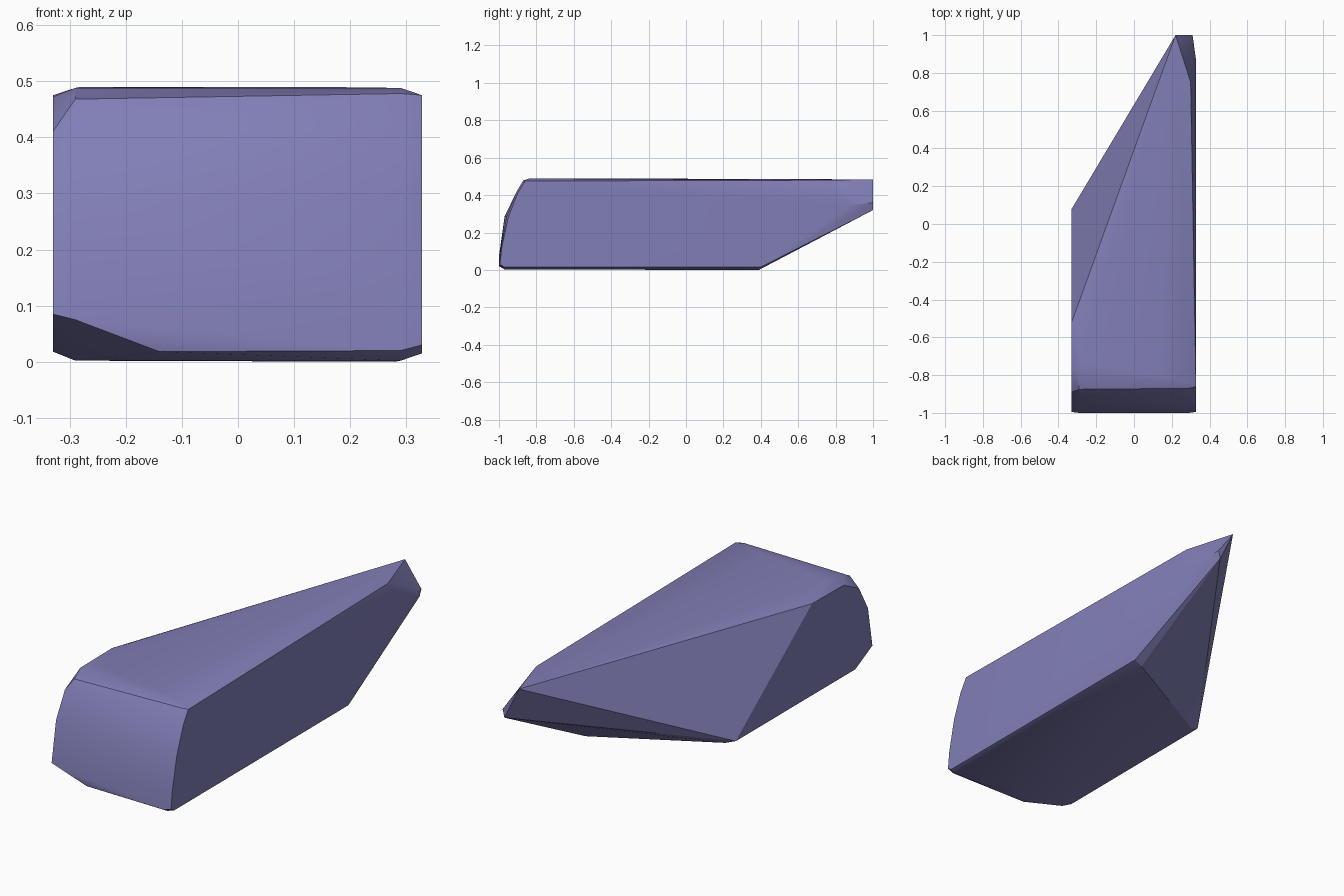
import bpy, bmesh

if "Cube" in bpy.data.objects:
    bpy.data.objects.remove(bpy.data.objects["Cube"])

# (y, z) of the rounded nose on each side wall, bottom to top
LEFT_NOSE = [(-0.86, 0.018), (-0.995, 0.085), (-0.96, 0.285), (-0.89, 0.41), (-0.77, 0.472)]
RIGHT_NOSE = [(-0.97, 0.015), (-0.995, 0.03), (-0.985, 0.12), (-0.95, 0.28), (-0.90, 0.41), (-0.86, 0.475)]


def wall(x, profile):
    return [(x, y, z) for y, z in profile]


# Side walls at full width
points = wall(-0.33, LEFT_NOSE + [(-0.52, 0.475), (0.08, 0.02)])
points += wall(0.328, RIGHT_NOSE + [(0.40, 0.015), (0.87, 0.345)])

# Softened edges just inside the walls: front, top and bottom
points += wall(-0.29, [(-0.88, 0.002), (-1.0, 0.075), (-0.97, 0.285), (-0.91, 0.41), (-0.875, 0.468), (-0.80, 0.488)])
points += wall(0.29, [(-0.97, 0.002), (-1.0, 0.02), (-0.99, 0.12), (-0.96, 0.285), (-0.905, 0.42), (-0.87, 0.478), (-0.84, 0.488)])
points += [(-0.28, 0.09, 0.002), (0.28, 0.39, 0.0), (-0.14, -0.99, 0.018),
           (-0.28, -0.73, 0.49), (-0.28, -0.45, 0.487), (0.13, -0.80, 0.49)]

# Pointed tail: upper corner, chamfer and small rear edge
points += [(0.22, 1.0, 0.484), (0.30, 0.75, 0.48), (0.31, 1.0, 0.36), (0.30, 1.0, 0.32)]

# Convex faceted body
bm = bmesh.new()
verts = [bm.verts.new(p) for p in points]
hull = bmesh.ops.convex_hull(bm, input=verts)
loose = {g for g in hull["geom_interior"] + hull["geom_unused"] if isinstance(g, bmesh.types.BMVert)}
bmesh.ops.delete(bm, geom=list(loose), context="VERTS")
bmesh.ops.recalc_face_normals(bm, faces=bm.faces[:])
mesh = bpy.data.meshes.new("wedge_rock")
bm.to_mesh(mesh)
bm.free()

body = bpy.data.objects.new("wedge_rock", mesh)
bpy.context.collection.objects.link(body)

# Muted violet finish
mat = bpy.data.materials.new("muted_violet")
mat.diffuse_color = (0.22, 0.21, 0.47, 1)
mat.use_nodes = True
mat.node_tree.nodes["Principled BSDF"].inputs["Base Color"].default_value = mat.diffuse_color
mesh.materials.append(mat)

bpy.context.view_layer.objects.active = body
body.select_set(True)
bpy.ops.object.shade_smooth_by_angle(angle=0.4)
